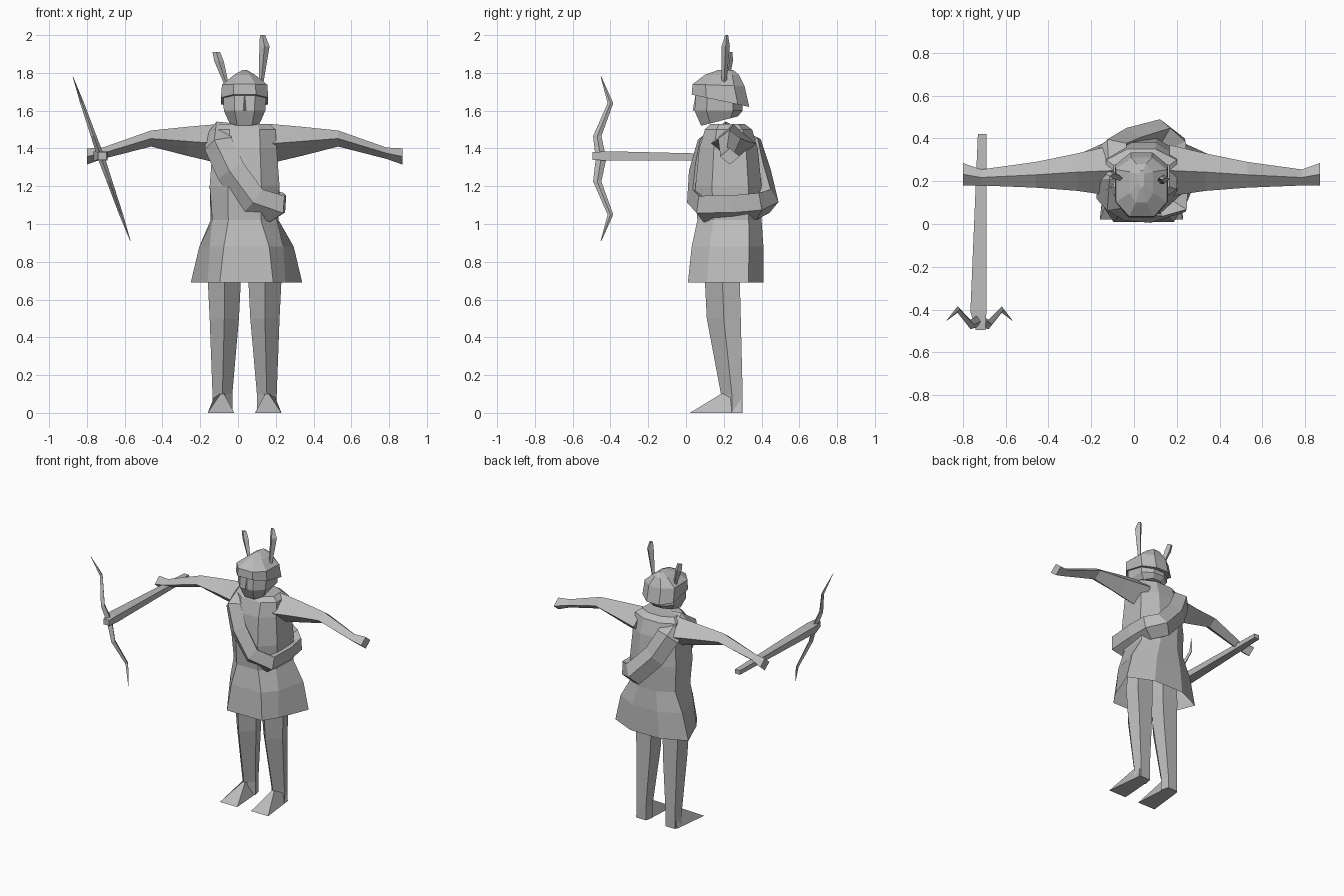
import bpy
import bmesh
from mathutils import Vector

default_cube = bpy.data.objects.get("Cube")
if default_cube:
    bpy.data.objects.remove(default_cube, do_unlink=True)

CENTRE = 0.035  # x of the figure's own plane of symmetry

stone = bpy.data.materials.new("plain grey")
stone.use_nodes = True
stone.diffuse_color = (0.5, 0.5, 0.5, 1)
stone.node_tree.nodes["Principled BSDF"].inputs["Base Color"].default_value = stone.diffuse_color


def loft(name, rings, cap_start=True, cap_end=True, closed=False):
    """Skin a list of equally long point rings with flat faces."""
    bm = bmesh.new()
    loops = [[bm.verts.new(point) for point in ring] for ring in rings]
    pairs = list(zip(loops, loops[1:]))
    if closed:
        pairs.append((loops[-1], loops[0]))
    for lower, upper in pairs:
        count = len(lower)
        for i in range(count):
            j = (i + 1) % count
            bm.faces.new((lower[i], lower[j], upper[j], upper[i]))
    if cap_start and not closed:
        bm.faces.new(loops[0])
    if cap_end and not closed:
        bm.faces.new(loops[-1])
    bmesh.ops.recalc_face_normals(bm, faces=bm.faces)
    mesh = bpy.data.meshes.new(name)
    bm.to_mesh(mesh)
    bm.free()
    mesh.materials.append(stone)
    part = bpy.data.objects.new(name, mesh)
    bpy.context.collection.objects.link(part)
    return part


def octagon(z, half, front, back, tilt=0.0, cheek=1.0, middle=CENTRE):
    """Eight-sided section; tilt lifts its rear, cheek sets its front side width."""
    depth = back - front
    side = [(0.48, 0.0), (cheek, 0.25), (1.0, 0.8), (0.4, 1.0)]
    outline = side + [(-x, y) for x, y in reversed(side)]
    return [(middle + half * x, front + depth * y, z + tilt * y) for x, y in outline]


def diamond(u_low, u_high, v_low, v_high):
    """Four-sided section with a ridge in the middle of each side."""
    u, v = (u_low + u_high) / 2, (v_low + v_high) / 2
    return [(u, v_low), (u_high, v), (u, v_high), (u_low, v)]


def calf(x_low, x_high, front, back):
    """Five-sided section with a ridged shin and a flat back."""
    shin, outer, rear, inner = diamond(x_low, x_high, front, back)
    spread = (x_high - x_low) * 0.36
    return [shin, outer, (rear[0] + spread, back), (rear[0] - spread, back), inner]


def flat_diamond(x, y, z, half_x, half_y):
    corners = diamond(x - half_x, x + half_x, y - half_y, y + half_y)
    return [(u, v, z) for u, v in corners]


# Tunic: flared skirt, waist, chest and shoulders, open at the hem
tunic = [
    (0.69, 0.295, 0.01, 0.41, 0.0, 0.7, 0.045),
    (0.88, 0.25, 0.03, 0.41, 0.0, 0.78, 0.045),
    (1.02, 0.18, 0.06, 0.4, 0.0, 0.95),
    (1.2, 0.185, 0.05, 0.4),
    (1.4, 0.17, 0.07, 0.38),
    (1.5, 0.165, 0.1, 0.35),
    (1.53, 0.13, 0.13, 0.31),
]
loft("tunic", [octagon(*row) for row in tunic], cap_start=False)

# Arms: distance from the centre, then depth and height limits
arm = [
    (0.13, 0.13, 0.37, 1.32, 1.53),
    (0.3, 0.155, 0.33, 1.36, 1.515),
    (0.495, 0.17, 0.29, 1.41, 1.495),
    (0.75, 0.18, 0.255, 1.345, 1.405),
    (0.835, 0.18, 0.285, 1.315, 1.4),
]
# Legs: height, then sideways and depth limits
leg = [
    (0.86, 0.02, 0.18, 0.12, 0.29),
    (0.7, 0.02, 0.195, 0.1, 0.285),
    (0.5, 0.03, 0.185, 0.11, 0.29),
    (0.1, 0.065, 0.17, 0.185, 0.3),
    (0.0, 0.065, 0.17, 0.185, 0.3),
]
# Feet: wedges that widen to the toe
sole = [(0.055, 0.02), (0.195, 0.02), (0.165, 0.29), (0.075, 0.29)]
instep = [(0.108, 0.185), (0.128, 0.185), (0.155, 0.29), (0.08, 0.29)]
for label, sign in (("left", 1), ("right", -1)):
    loft(label + "_arm", [
        [(CENTRE + sign * out, y, z) for y, z in diamond(*limits)]
        for out, *limits in arm
    ])
    loft(label + "_leg", [
        [(CENTRE + sign * x, y, z) for x, y in calf(*limits)]
        for z, *limits in leg
    ])
    loft(label + "_foot", [
        [(CENTRE + sign * x, y, z) for x, y in outline]
        for z, outline in ((0.0, sole), (0.1, instep))
    ])

# Sash: a closed band over the right shoulder and round the left hip
sash_path = [Vector(p) for p in (
    (-0.1, 0.21, 1.51), (-0.11, 0.09, 1.43), (-0.04, 0.05, 1.28),
    (0.08, 0.04, 1.12), (0.215, 0.075, 1.075), (0.22, 0.25, 1.08),
    (0.21, 0.385, 1.09), (0.12, 0.455, 1.12), (-0.03, 0.415, 1.28),
    (-0.11, 0.37, 1.43),
)]
body_middle = Vector((CENTRE, 0.22, 1.2))
sash_rings = []
for i, point in enumerate(sash_path):
    along = (sash_path[(i + 1) % len(sash_path)] - sash_path[i - 1]).normalized()
    outward = point - body_middle
    outward = (outward - along * outward.dot(along)).normalized()
    across = along.cross(outward) * 0.08 - outward * 0.01
    under = -along.cross(outward) * 0.08 - outward * 0.01
    sash_rings.append([point + across, point + outward * 0.035,
                       point + under, point - outward * 0.1])
loft("sash", sash_rings, closed=True)

# Head and nose
loft("head", [
    octagon(1.52, 0.08, 0.08, 0.275, 0.05),
    octagon(1.6, 0.11, 0.045, 0.3),
    octagon(1.72, 0.115, 0.055, 0.3),
])
loft("nose", [flat_diamond(CENTRE, 0.06, 1.6, 0.02, 0.025),
              flat_diamond(CENTRE, 0.06, 1.68, 0.008, 0.01)])

# Helmet: its brim slopes down to the back
loft("helmet", [
    octagon(1.685, 0.125, 0.03, 0.335, -0.065),
    octagon(1.74, 0.12, 0.035, 0.31, -0.01),
    octagon(1.79, 0.055, 0.1, 0.28),
    octagon(1.815, 0.012, 0.17, 0.25),
])

# Feathers on the sides of the helmet
feathers = {
    "left_feather": [(0.12, 0.2, 1.72, 0.01, 0.012),
                     (0.14, 0.21, 1.94, 0.027, 0.022),
                     (0.13, 0.215, 2.0, 0.014, 0.008)],
    "right_feather": [(-0.055, 0.21, 1.72, 0.01, 0.01),
                      (-0.1, 0.23, 1.86, 0.025, 0.018),
                      (-0.115, 0.235, 1.91, 0.02, 0.012)],
}
for name, stations in feathers.items():
    loft(name, [flat_diamond(*station) for station in stations])

# Bow: leaning, with two recurved limbs: reach, depth and half thickness
limb = [(0.0, -0.45, 0.028), (0.12, -0.47, 0.022),
        (0.295, -0.4, 0.015), (0.435, -0.45, 0.002)]
for name, sign in (("upper_bow_limb", 1), ("lower_bow_limb", -1)):
    loft(name, [
        flat_diamond(-0.722 - sign * reach * 0.35, y, 1.345 + sign * reach, thick * 0.7, thick)
        for reach, y, thick in limb
    ])

# Stock: a tapering bar from the bow to behind the hand
stock = [(-0.495, -0.74, -0.695, 1.34, 1.38),
         (-0.41, -0.765, -0.69, 1.335, 1.385),
         (0.42, -0.73, -0.69, 1.335, 1.365)]
loft("bow_stock", [
    [(x0, y, z0), (x1, y, z0), (x1, y, z1), (x0, y, z1)]
    for y, x0, x1, z0, z1 in stock
])
